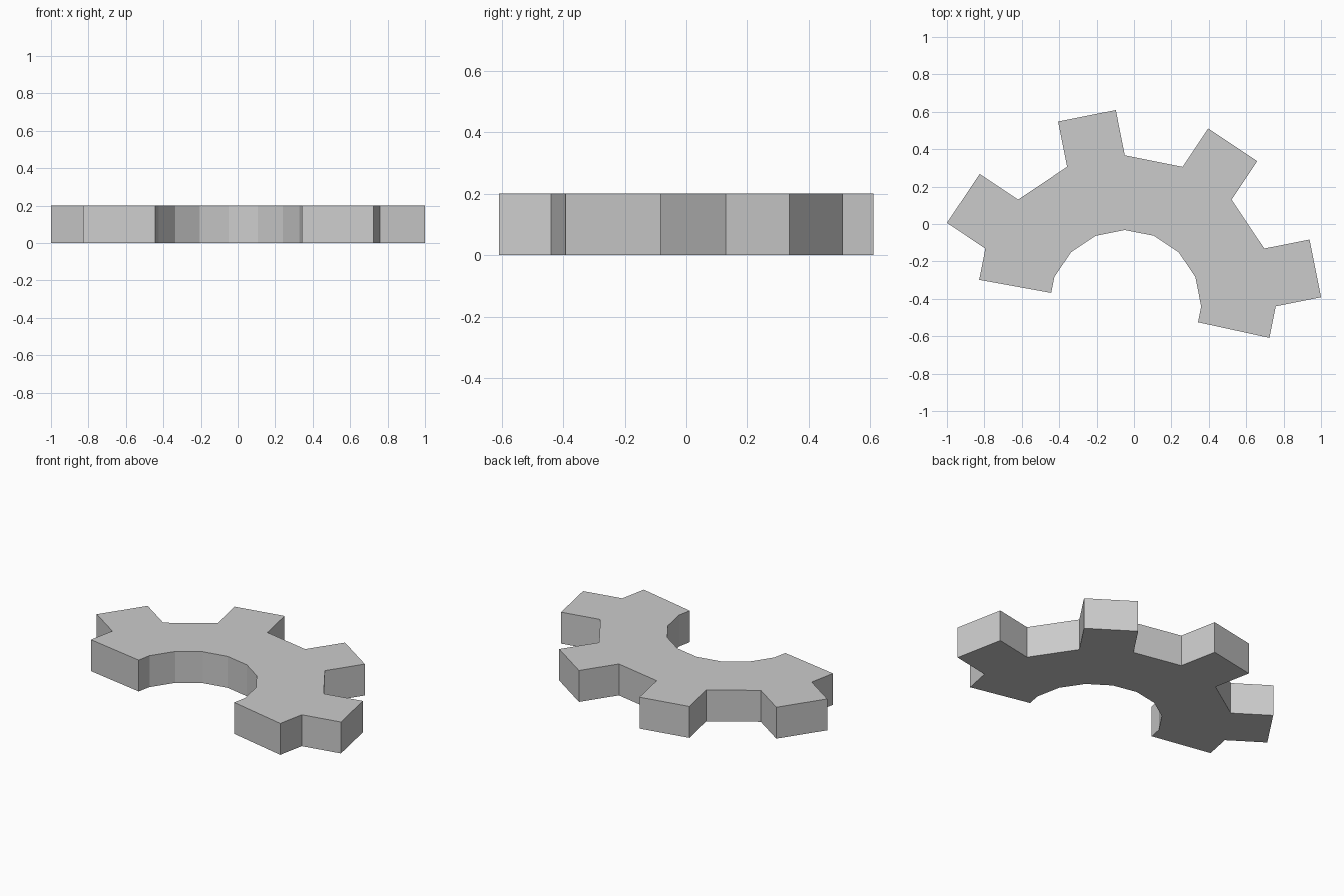
import bpy
import bmesh
from math import sin, cos, radians

if "Cube" in bpy.data.objects:
    bpy.data.objects.remove(bpy.data.objects["Cube"])

CX, CY = -0.049, -0.44      # gear centre
R_OUT, R_IN = 0.807, 0.408  # 16-sided rim and bore
TOOTH, HEIGHT = 0.247, 0.20
STEP = 22.5
START, END = 169.7, -12.3   # angles of the two broken ends


def polar(r, a):
    return (CX + r * cos(radians(a)), CY + r * sin(radians(a)))


def on_side(r, a, mid):
    # point on a flat polygon side whose centre faces angle mid
    return polar(r * cos(radians(STEP / 2)) / cos(radians(a - mid)), a)


# Outer rim, left to right, with a tooth on every other side
outline = [on_side(R_OUT, START, 168.75)]
for i in range(7, -1, -1):
    a = i * STEP
    p = polar(R_OUT, a)
    # odd corners open a tooth, except the tooth sides run 7-6, 5-4, 3-2, 1-0
    mid = a - STEP / 2 if i % 2 else a + STEP / 2
    tip = (p[0] + TOOTH * cos(radians(mid)), p[1] + TOOTH * sin(radians(mid)))
    outline += [p, tip] if i % 2 else [tip, p]
outline.append(on_side(R_OUT, END, -11.25))

# Inner bore, right to left
outline.append(on_side(R_IN, END, -11.25))
outline += [polar(R_IN, i * STEP) for i in range(8)]
outline.append(on_side(R_IN, START, 168.75))

# Extrude the profile into the gear fragment
bm = bmesh.new()
face = bm.faces.new([bm.verts.new((x, y, 0)) for x, y in outline])
ext = bmesh.ops.extrude_face_region(bm, geom=[face], use_keep_orig=True)
top = [v for v in ext["geom"] if isinstance(v, bmesh.types.BMVert)]
bmesh.ops.translate(bm, verts=top, vec=(0, 0, HEIGHT))
bmesh.ops.recalc_face_normals(bm, faces=bm.faces[:])
mesh = bpy.data.meshes.new("broken_gear")
bm.to_mesh(mesh)
bm.free()
bpy.context.collection.objects.link(bpy.data.objects.new("broken_gear", mesh))
